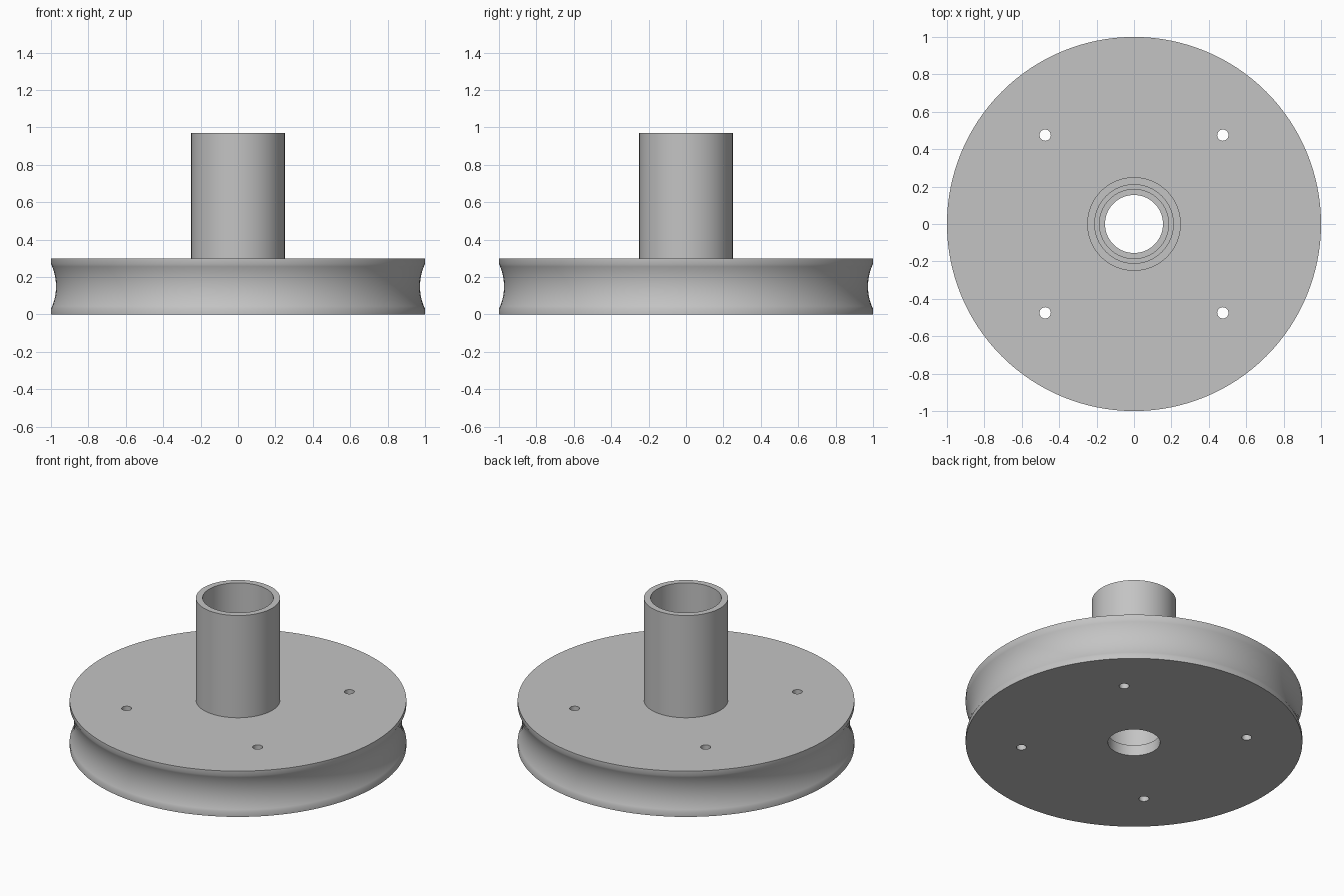
import bpy, bmesh, math

if "Cube" in bpy.data.objects:
    bpy.data.objects.remove(bpy.data.objects["Cube"])

SEGMENTS = 128

grey = bpy.data.materials.new("light_grey")
grey.diffuse_color = (0.55, 0.55, 0.55, 1)
grey.use_nodes = True
grey.node_tree.nodes["Principled BSDF"].inputs["Base Color"].default_value = grey.diffuse_color


def lathe(name, profile, segments):
    """Revolve a closed (radius, z) profile about the z axis."""
    bm = bmesh.new()
    rings = []
    for i in range(segments):
        a = 2 * math.pi * i / segments
        rings.append([bm.verts.new((r * math.cos(a), r * math.sin(a), z)) for r, z in profile])
    n = len(profile)
    for i in range(segments):
        a, b = rings[i], rings[(i + 1) % segments]
        for j in range(n):
            k = (j + 1) % n
            bm.faces.new((a[j], b[j], b[k], a[k]))
    bmesh.ops.recalc_face_normals(bm, faces=bm.faces)
    mesh = bpy.data.meshes.new(name)
    bm.to_mesh(mesh)
    bm.free()
    obj = bpy.data.objects.new(name, mesh)
    bpy.context.collection.objects.link(obj)
    obj.data.materials.append(grey)
    return obj


# Rim groove: a shallow circular arc between the two flat lips
half, depth, mid = 0.12, 0.027, 0.15
radius = (half ** 2 + depth ** 2) / (2 * depth)
spread = math.asin(half / radius)
groove = []
for i in range(17):
    t = -spread + 2 * spread * i / 16
    groove.append((1 - depth + radius * (1 - math.cos(t)), mid + radius * math.sin(t)))

# Grooved wheel with tubular hub and stepped bore
profile = [(0.155, 0), (1, 0)] + groove + [
    (1, 0.30), (0.25, 0.30), (0.25, 0.97), (0.21, 0.97),
    (0.21, 0.30), (0.185, 0.30), (0.185, 0.07), (0.155, 0.07)]
pulley = lathe("grooved_wheel_with_hub", profile, SEGMENTS)

# Four bolt holes through the wheel
bpy.context.view_layer.objects.active = pulley
for sx in (-1, 1):
    for sy in (-1, 1):
        bpy.ops.mesh.primitive_cylinder_add(
            vertices=32, radius=0.03, depth=0.6, location=(0.475 * sx, 0.475 * sy, 0.15))
        cutter = bpy.context.object
        cutter.name = "bolt_hole_cutter"
        cutter.hide_render = True
        cutter.data.materials.append(grey)
        mod = pulley.modifiers.new("bolt_hole", 'BOOLEAN')
        mod.operation = 'DIFFERENCE'
        mod.solver = 'EXACT'
        mod.object = cutter
        bpy.context.view_layer.objects.active = pulley
        bpy.ops.object.modifier_apply(modifier=mod.name)
        bpy.data.objects.remove(cutter, do_unlink=True)

# Smooth round walls, keep rims crisp
bpy.ops.object.select_all(action='DESELECT')
pulley.select_set(True)
bpy.context.view_layer.objects.active = pulley
bpy.ops.object.shade_smooth_by_angle(angle=math.radians(30))
